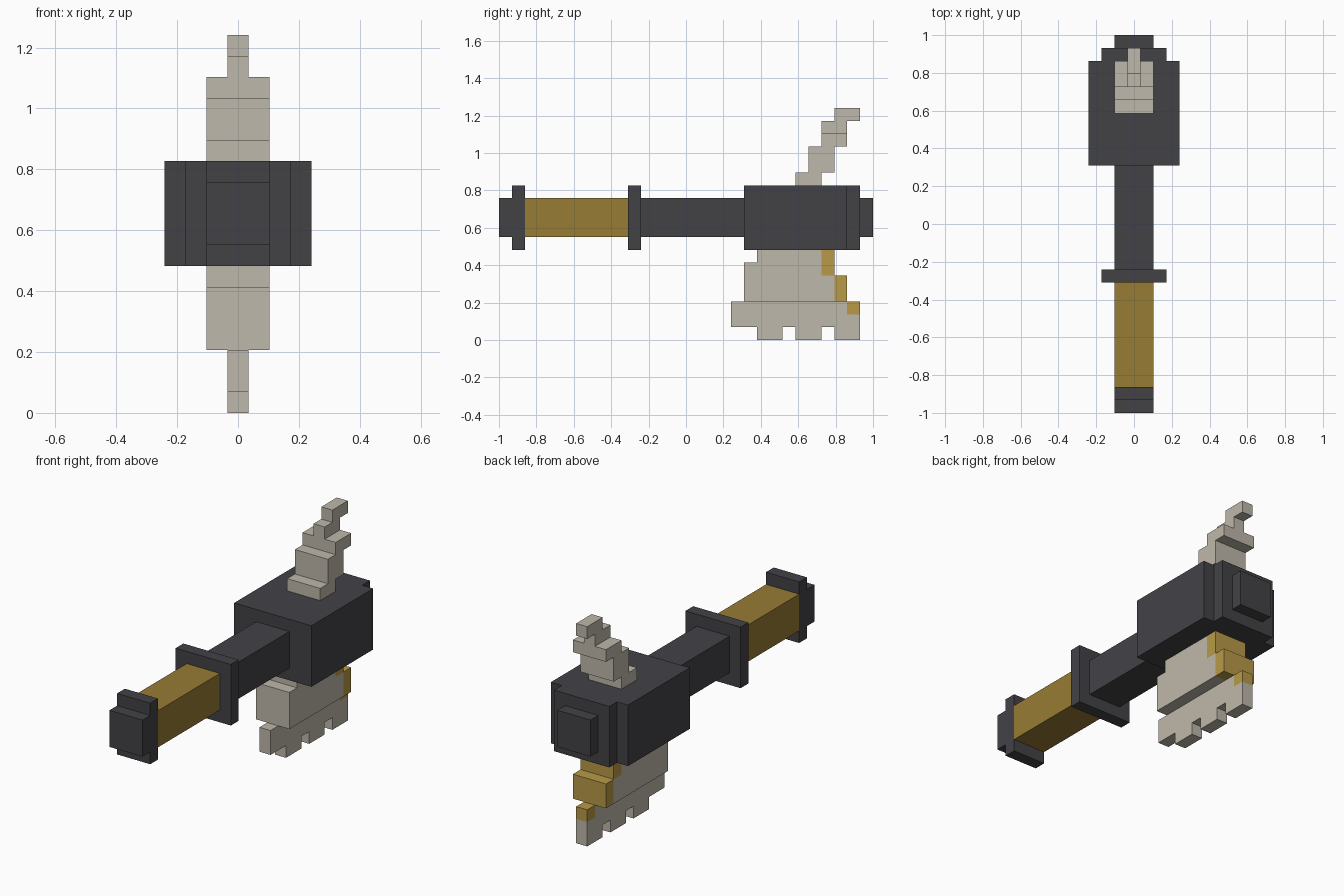
import bpy
import bmesh

cube = bpy.data.objects.get("Cube")
if cube:
    bpy.data.objects.remove(cube, do_unlink=True)

U = 2 / 29  # one block of the grid


def material(name, rgb):
    mat = bpy.data.materials.new(name)
    mat.use_nodes = True
    colour = (*rgb, 1)
    mat.diffuse_color = colour
    bsdf = next(n for n in mat.node_tree.nodes if n.type == 'BSDF_PRINCIPLED')
    bsdf.inputs["Base Color"].default_value = colour
    return mat


DARK = material("dark iron", (0.055, 0.054, 0.062))
GRIP = material("bronze grip", (0.31, 0.2, 0.035))
GOLD = material("light gold", (0.48, 0.32, 0.065))
BONE = material("pale bone", (0.52, 0.48, 0.405))


def slab(name, profile, half_width, mat):
    """Extrude a side profile of (y, z) blocks evenly across x."""
    bm = bmesh.new()
    verts = [bm.verts.new((-half_width * U, y * U - 1, z * U)) for y, z in profile]
    face = bm.faces.new(verts)
    extruded = bmesh.ops.extrude_face_region(bm, geom=[face])["geom"]
    moved = [v for v in extruded if isinstance(v, bmesh.types.BMVert)]
    bmesh.ops.translate(bm, verts=moved, vec=(2 * half_width * U, 0, 0))
    bmesh.ops.recalc_face_normals(bm, faces=bm.faces)
    mesh = bpy.data.meshes.new(name)
    bm.to_mesh(mesh)
    bm.free()
    mesh.materials.append(mat)
    obj = bpy.data.objects.new(name, mesh)
    bpy.context.collection.objects.link(obj)
    return obj


def box(name, y0, y1, z0, z1, half_width, mat):
    return slab(name, [(y0, z0), (y1, z0), (y1, z1), (y0, z1)], half_width, mat)


# Handle
box("pommel_cap", 0, 1, 8, 11, 1.5, DARK)
box("pommel_flange", 1, 2, 7, 12, 1.5, DARK)
box("grip", 2, 10, 8, 11, 1.5, GRIP)
box("guard_collar", 10, 11, 7, 12, 2.5, DARK)
box("shaft", 11, 19, 8, 11, 1.5, DARK)

# Head block stepping in towards the end
box("head_block", 19, 27, 7, 12, 3.5, DARK)
box("head_step", 27, 28, 7, 12, 2.5, DARK)
box("head_cap", 28, 29, 8, 11, 1.5, DARK)

# Curved spike above the head
slab("spike_base", [(23, 12), (25, 12), (25, 13), (26, 13), (26, 15), (27, 15),
                    (27, 16), (25, 16), (25, 15), (24, 15), (24, 13), (23, 13)], 1.5, BONE)
slab("spike_tip", [(25, 16), (27, 16), (27, 17), (28, 17),
                   (28, 18), (26, 18), (26, 17), (25, 17)], 0.5, BONE)

# Thick blade body below the head
slab("blade_body", [(19, 3), (26, 3), (26, 5), (25, 5), (25, 7),
                    (20, 7), (20, 6), (19, 6)], 1.5, BONE)

# Thin toothed cutting edge
edge = [(18, 1)]
for start in (20, 23, 26):
    edge += [(start, 1), (start, 0), (start + 2, 0)]
    if start < 26:
        edge.append((start + 2, 1))
edge += [(28, 2), (27, 2), (27, 3), (18, 3)]
slab("blade_edge", edge, 0.5, BONE)

# Gold trim down the back of the blade
box("upper_trim", 25, 26, 5, 7, 1.5, GOLD)
box("middle_trim", 26, 27, 3, 5, 1.5, GOLD)
box("lower_trim", 27, 28, 2, 3, 0.5, GOLD)
